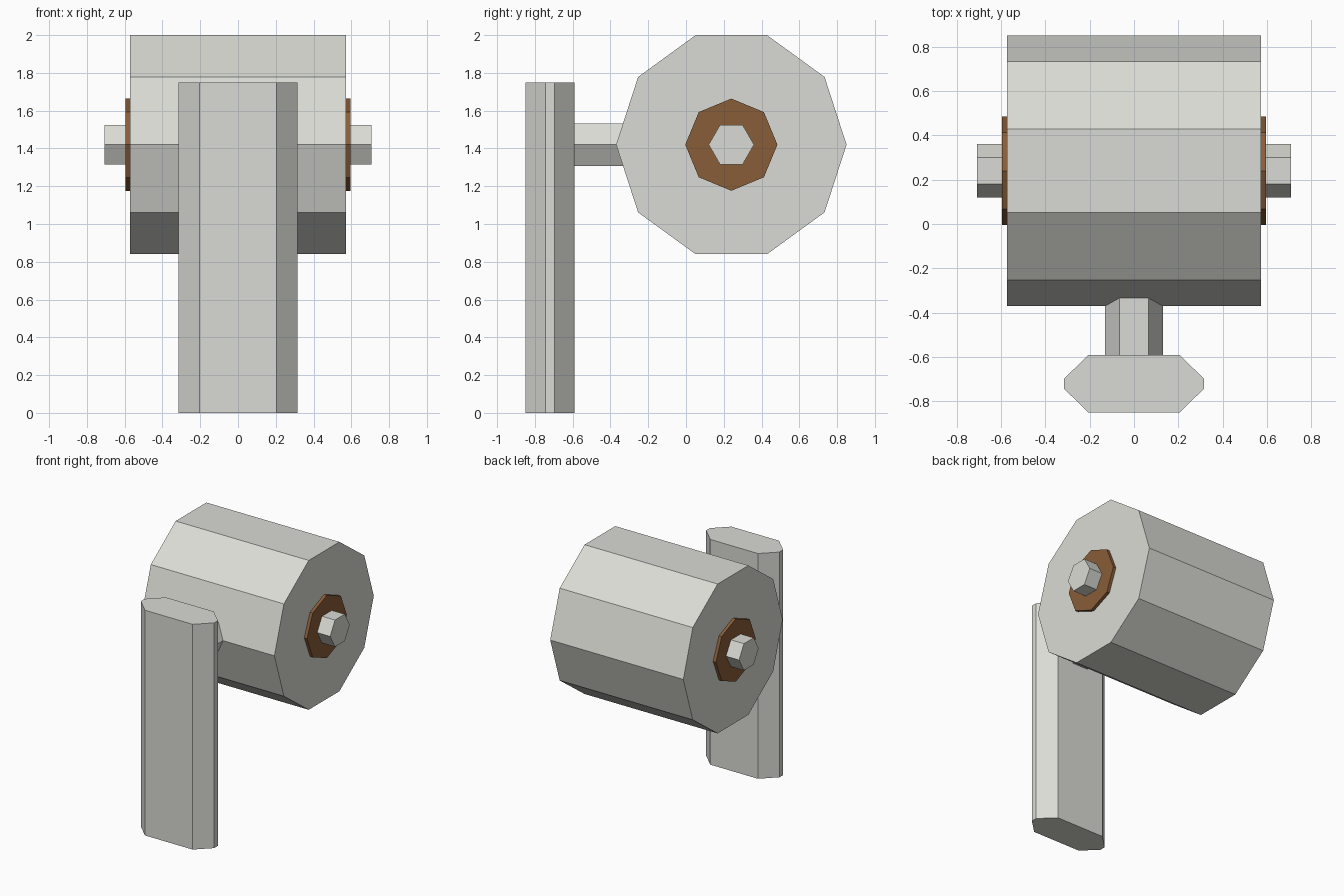
import bpy, bmesh, math
from mathutils import Vector

if "Cube" in bpy.data.objects:
    bpy.data.objects.remove(bpy.data.objects["Cube"])


def material(name, rgb):
    m = bpy.data.materials.new(name)
    m.diffuse_color = (*rgb, 1.0)
    m.use_nodes = True
    m.node_tree.nodes["Principled BSDF"].inputs["Base Color"].default_value = m.diffuse_color
    return m


GREY = material("pale_grey", (0.70, 0.71, 0.66))
BROWN = material("brown", (0.25, 0.11, 0.04))


def prism(name, ring, offset, mat):
    """Closed flat-faced prism: a ring of points swept along offset."""
    bm = bmesh.new()
    face = bm.faces.new([bm.verts.new(p) for p in ring])
    res = bmesh.ops.extrude_face_region(bm, geom=[face], use_keep_orig=True)
    top = [v for v in res["geom"] if isinstance(v, bmesh.types.BMVert)]
    bmesh.ops.translate(bm, verts=top, vec=Vector(offset))
    bmesh.ops.recalc_face_normals(bm, faces=bm.faces)
    mesh = bpy.data.meshes.new(name)
    bm.to_mesh(mesh)
    bm.free()
    mesh.materials.append(mat)
    obj = bpy.data.objects.new(name, mesh)
    bpy.context.collection.objects.link(obj)
    return obj


def polygon(n, r):
    return [(r * math.cos(2 * math.pi * i / n), r * math.sin(2 * math.pi * i / n))
            for i in range(n)]


CY, CZ = 0.24, 1.42   # axis of the head


def cross_prism(name, sides, r, x0, x1, mat):
    ring = [(x0, CY + a, CZ + b) for a, b in polygon(sides, r)]
    return prism(name, ring, (x1 - x0, 0, 0), mat)


# ten-sided drum
cross_prism("drum", 10, 0.61, -0.572, 0.572, GREY)

# washer and axle stub on each end
for side, s in (("left", -1), ("right", 1)):
    cross_prism("washer_" + side, 8, 0.244, s * 0.55, s * 0.596, BROWN)
    cross_prism("axle_" + side, 6, 0.12, s * 0.55, s * 0.708, GREY)

# hexagonal neck joining the drum to the handle
prism("neck", [(a, -0.60, CZ + b) for a, b in polygon(6, 0.13)], (0, 0.30, 0), GREY)

# upright handle with chamfered corners
half = [(0.205, -0.85), (0.315, -0.743), (0.315, -0.697), (0.205, -0.59)]
outline = half + [(-x, y) for x, y in reversed(half)]
prism("handle", [(x, y, 0) for x, y in outline], (0, 0, 1.75), GREY)
